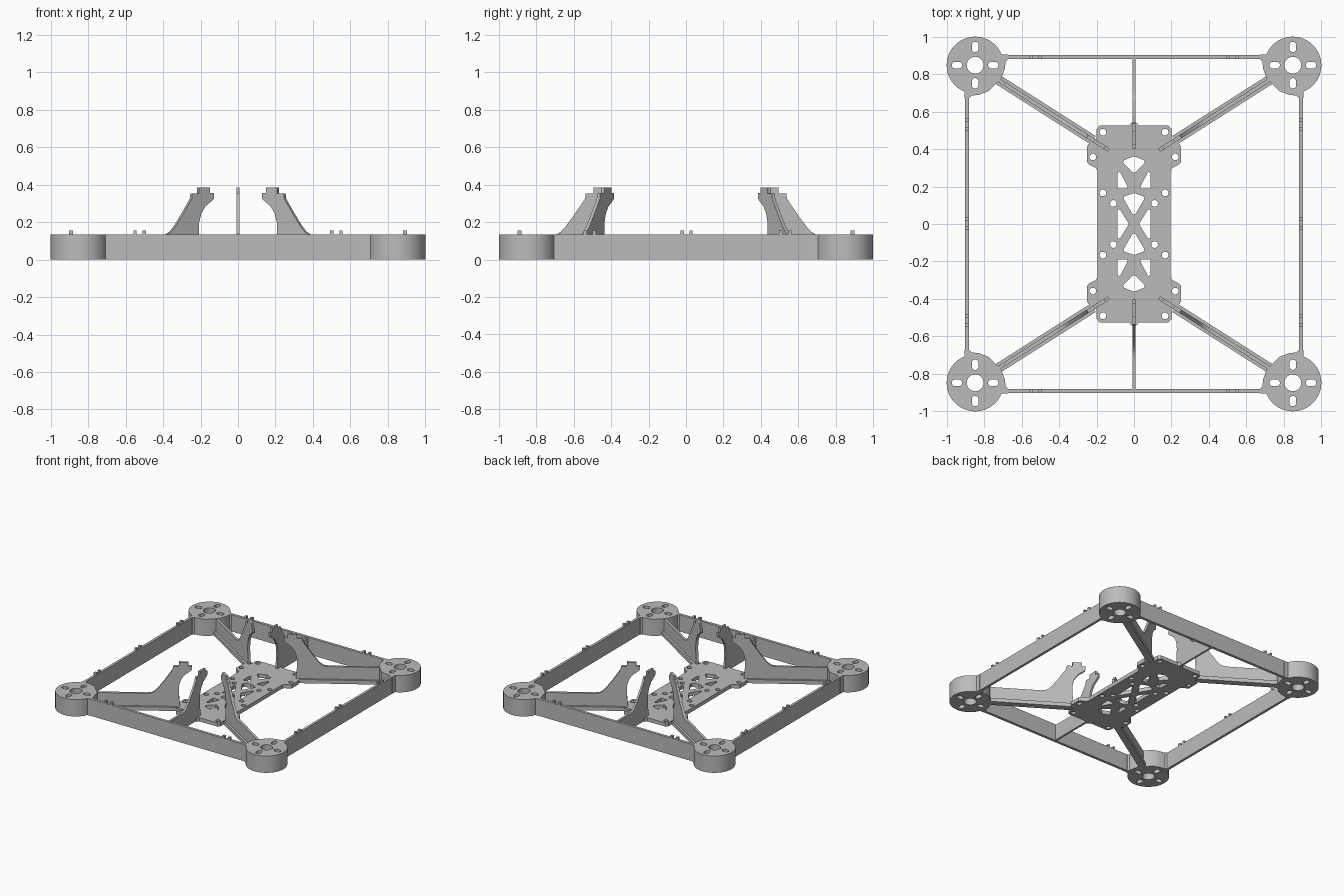
import bpy, bmesh, math
from mathutils import Matrix

if "Cube" in bpy.data.objects:
    bpy.data.objects.remove(bpy.data.objects["Cube"])

grey = bpy.data.materials.new("plain grey")
grey.diffuse_color = (0.5, 0.5, 0.5, 1)
grey.use_nodes = True
grey.node_tree.nodes["Principled BSDF"].inputs["Base Color"].default_value = grey.diffuse_color

H = 0.135        # frame height
POD = 0.848      # pod centre offset
BEAM = 0.891     # beam centre offset
BASE = 0.03      # plate thickness


def prism(name, loops, depth, matrix):
    """Extrude closed 2D loops (first is the outline, others are holes), centred on local z."""
    cu = bpy.data.curves.new(name, 'CURVE')
    cu.dimensions, cu.fill_mode, cu.extrude = '2D', 'BOTH', depth / 2
    for loop in loops:
        sp = cu.splines.new('POLY')
        sp.points.add(len(loop) - 1)
        for p, (x, y) in zip(sp.points, loop):
            p.co = (x, y, 0, 1)
        sp.use_cyclic_u = True
    tmp = bpy.data.objects.new("temp", cu)
    bpy.context.collection.objects.link(tmp)
    bpy.context.view_layer.update()
    me = bpy.data.meshes.new_from_object(tmp.evaluated_get(bpy.context.evaluated_depsgraph_get()))
    bpy.data.objects.remove(tmp)
    me.transform(matrix)
    bm = bmesh.new()
    bm.from_mesh(me)
    bmesh.ops.remove_doubles(bm, verts=bm.verts, dist=1e-5)
    bmesh.ops.recalc_face_normals(bm, faces=bm.faces)
    bm.to_mesh(me)
    bm.free()
    me.name = name
    me.materials.clear()
    me.materials.append(grey)
    ob = bpy.data.objects.new(name, me)
    bpy.context.collection.objects.link(ob)
    bpy.ops.object.select_all(action='DESELECT')
    ob.select_set(True)
    bpy.context.view_layer.objects.active = ob
    bpy.ops.object.shade_smooth_by_angle(angle=math.radians(30))
    return ob


def flat(name, loops, z0, z1):
    return prism(name, loops, z1 - z0, Matrix.Translation((0, 0, (z0 + z1) / 2)))


def arc(cx, cy, r, a0=0, a1=360, n=20):
    m = n if a1 - a0 == 360 else n - 1
    return [(cx + r * math.cos(math.radians(a0 + (a1 - a0) * i / m)),
             cy + r * math.sin(math.radians(a0 + (a1 - a0) * i / m))) for i in range(n)]


def rect(cx, cy, w, d):
    return [(cx - w / 2, cy - d / 2), (cx + w / 2, cy - d / 2),
            (cx + w / 2, cy + d / 2), (cx - w / 2, cy + d / 2)]


def slot(cx, cy, along_x):
    pts = arc(0.01, 0, 0.018, -90, 90, 8) + arc(-0.01, 0, 0.018, 90, 270, 8)
    return [(cx + x, cy + y) if along_x else (cx + y, cy + x) for x, y in pts]


def fin(name, origin, angle, length, width):
    """Upright rib that runs outward low and rises to a notched prong inside."""
    pts = [(0.085, 0.005), (0.093, 0.1), (0.095, 0.16), (0.093, 0.2), (0.08, 0.245),
           (0.055, 0.283), (0.02, 0.308), (0, 0.325), (0, 0.355), (0.025, 0.355), (0.025, 0.385),
           (0.095, 0.385), (0.095, 0.353), (0.136, 0.353), (0.14, 0.325),
           (0.2, 0.236), (0.245, 0.175), (0.27, 0.148), (0.295, 0.134), (0.33, 0.13),
           (length, 0.13), (length, 0.005)]
    prism(name, [pts], width, Matrix.Translation((*origin, 0))
          @ Matrix.Rotation(angle, 4, 'Z') @ Matrix.Rotation(math.pi / 2, 4, 'X'))


# Motor pods with flared inner side, centre bore and four slots
side = [(-0.175, 0.056), (-0.175, 0.03), (-0.163, 0.02), (-0.158, -0.02), (-0.14, -0.07)]
pod_outline = arc(0, 0, 0.152, -68, 158, 40) + side + [(y, x) for x, y in reversed(side)]
pod_loops = [pod_outline, arc(0, 0, 0.045, n=28),
             slot(0.097, 0, True), slot(-0.097, 0, True), slot(0, 0.097, False), slot(0, -0.097, False)]
tip = (0.134, 0.394)
reach = math.hypot(POD - tip[0], POD - tip[1]) - 0.145
for sx in (1, -1):
    for sy in (1, -1):
        flat("motor_pod", [[(sx * (POD + x), sy * (POD + y)) for x, y in lp] for lp in pod_loops], 0, H)
        # Diagonal arm: wide base strip with an upright rib
        origin = (sx * tip[0], sy * tip[1])
        angle = math.atan2(sy * (POD - tip[1]), sx * (POD - tip[0]))
        fin("diagonal_rib", origin, angle, reach, 0.02)
        strip = prism("arm_strip", [rect((reach + 0.1) / 2, 0, reach - 0.1, 0.052)], BASE,
                      Matrix.Translation((*origin, BASE / 2)) @ Matrix.Rotation(angle, 4, 'Z'))

for s in (1, -1):
    # Perimeter beams with small paired tabs on top
    flat("cross_beam", [rect(0, s * BEAM, 1.35, 0.022)], 0, H)
    flat("side_beam", [rect(s * BEAM, 0, 0.02, 1.35)], 0, H)
    for c in (-0.525, 0.525):
        for d in (-0.025, 0.025):
            flat("cable_tab", [rect(c + d, s * BEAM, 0.018, 0.022)], H - 0.01, H + 0.02)
    for c in (-0.515, 0.003, 0.53):
        for d in (-0.024, 0.024):
            flat("cable_tab", [rect(s * BEAM, c + d, 0.02, 0.018)], H - 0.01, H + 0.02)
    # Centre rib to the cross beam
    fin("centre_rib", (0, s * 0.4), s * math.pi / 2, 0.485, 0.016)

# Centre plate: quarter outline mirrored, with screw holes and a truss cut-out
quarter = [(0.195, 0.285), (0.205, 0.3), (0.24, 0.318), (0.25, 0.33), (0.25, 0.415), (0.24, 0.43),
           (0.21, 0.445), (0.2, 0.46), (0.2, 0.505), (0.185, 0.525), (0.025, 0.525), (0.01, 0.545)]
half = quarter + [(-x, y) for x, y in reversed(quarter)]
loops = [half + [(-x, -y) for x, y in half]]
for s in (1, -1):
    for x, y in ((0.166, 0.49), (0.22, 0.358), (0.166, 0.166), (0.11, 0.11)):
        loops += [arc(x, s * y, 0.018, n=16), arc(-x, s * y, 0.018, n=16)]
    loops.append([(0.006, s * 0.275), (0.058, s * 0.325), (0.055, s * 0.34), (0, s * 0.362),
                  (-0.055, s * 0.34), (-0.058, s * 0.325), (-0.006, s * 0.275)])
    loops.append([(0.006, s * 0.05), (0.056, s * 0.135), (0.05, s * 0.148), (0, s * 0.165),
                  (-0.05, s * 0.148), (-0.056, s * 0.135), (-0.006, s * 0.05)])
    loops.append([(s * 0.088, 0.075), (s * 0.075, 0.078), (s * 0.03, 0.006), (s * 0.03, -0.006),
                  (s * 0.075, -0.078), (s * 0.088, -0.075)])
    for t in (1, -1):
        loops.append([(s * 0.088, t * 0.19), (s * 0.036, t * 0.19), (s * 0.034, t * 0.2),
                      (s * 0.075, t * 0.278), (s * 0.088, t * 0.272)])
flat("centre_plate", loops, 0, BASE)
